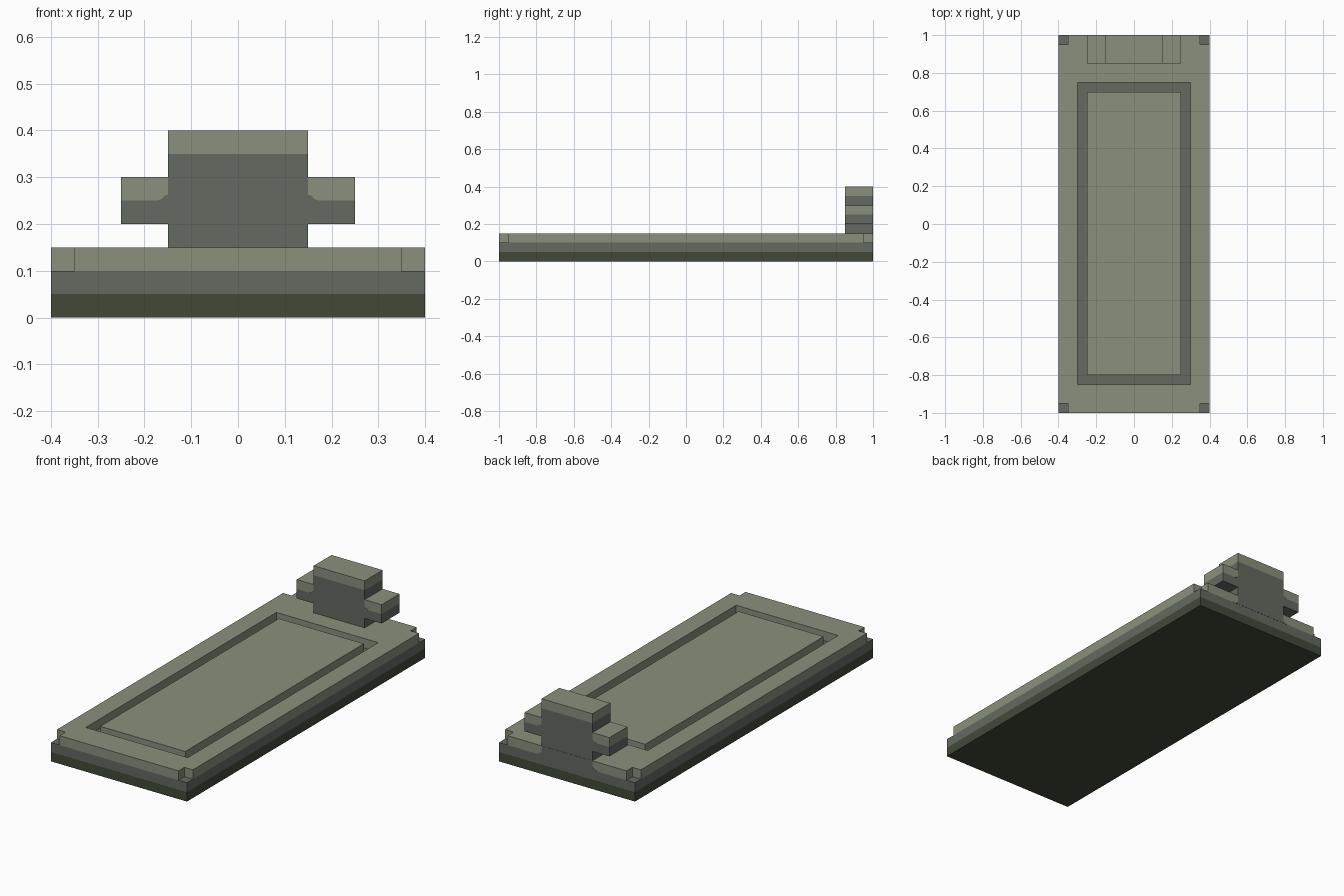
import bpy
import bmesh
from mathutils import Vector

cube = bpy.data.objects.get("Cube")
if cube:
    bpy.data.objects.remove(cube, do_unlink=True)


def make_material(name, rgb):
    lin = [((c / 255 + 0.055) / 1.055) ** 2.4 for c in rgb]
    mat = bpy.data.materials.new(name)
    mat.use_nodes = True
    mat.diffuse_color = (*lin, 1)
    bsdf = next(n for n in mat.node_tree.nodes if n.type == 'BSDF_PRINCIPLED')
    bsdf.inputs["Base Color"].default_value = (*lin, 1)
    return mat


SAGE = make_material("sage_stone", (138, 144, 124))
GREY = make_material("grey_stone", (99, 106, 96))
DARK = make_material("dark_moss_stone", (66, 73, 57))


def finish(name, bm, mats):
    bmesh.ops.recalc_face_normals(bm, faces=bm.faces[:])
    mesh = bpy.data.meshes.new(name)
    bm.to_mesh(mesh)
    bm.free()
    for m in mats:
        mesh.materials.append(m)
    obj = bpy.data.objects.new(name, mesh)
    bpy.context.collection.objects.link(obj)
    return obj


def box(name, lo, hi, lower, upper=None, split=None):
    """Box between two corners, with a colour change at height split."""
    lo, hi = Vector(lo), Vector(hi)
    bm = bmesh.new()
    bmesh.ops.create_cube(bm, size=1)
    for v in bm.verts:
        v.co = (lo + hi) / 2 + v.co * (hi - lo)
    if split:
        bmesh.ops.bisect_plane(bm, geom=bm.verts[:] + bm.edges[:] + bm.faces[:],
                               plane_co=(0, 0, split), plane_no=(0, 0, 1))
        for f in bm.faces:
            f.material_index = int(f.calc_center_median().z > split)
    return finish(name, bm, [lower, upper] if upper else [lower])


def plate(name, points, y0, y1, mat):
    """Thin painted patch from an x-z outline."""
    bm = bmesh.new()
    face = bm.faces.new([bm.verts.new((x, y0, z)) for x, z in points])
    side = bmesh.ops.extrude_face_region(bm, geom=[face], use_keep_orig=True)
    for v in side["geom"]:
        if isinstance(v, bmesh.types.BMVert):
            v.co.y = y1
    return finish(name, bm, [mat])


# Base slab in two coloured courses
box("base_slab", (-0.4, -1, 0), (0.4, 1, 0.1), DARK, GREY, 0.05)

# Top rim with notched corners and an open rectangular middle
corner = [(0.4, 0.95), (0.35, 0.95), (0.35, 1.0)]
outline = (corner + [(-x, y) for x, y in reversed(corner)]
           + [(-x, -y) for x, y in corner]
           + [(x, -y) for x, y in reversed(corner)])
opening = [(0.3, 0.75), (-0.3, 0.75), (-0.3, -0.85), (0.3, -0.85)]
bm = bmesh.new()
top_edges = []
for loop in (outline, opening):
    top = [bm.verts.new((x, y, 0.15)) for x, y in loop]
    low = [bm.verts.new((x, y, 0.1)) for x, y in loop]
    for i in range(len(loop)):
        j = (i + 1) % len(loop)
        bm.faces.new((low[i], low[j], top[j], top[i]))
        top_edges.append(bm.edges.get((top[i], top[j])))
bmesh.ops.triangle_fill(bm, edges=top_edges, use_beauty=True, normal=(0, 0, 1))
finish("top_rim", bm, [SAGE])

# Raised centre panel inside the groove
box("centre_panel", (-0.25, -0.8, 0.1), (0.25, 0.7, 0.15), SAGE)

# Upright headpiece with two side arms
box("head_post", (-0.15, 0.85, 0.15), (0.15, 1, 0.4), GREY, SAGE, 0.35)
flare = [(0.15, 0.0), (0.15, 0.012), (0.157, 0.011), (0.162, 0.004), (0.174, 0.0)]
for side, s in (("left", 1), ("right", -1)):
    xs = sorted((s * 0.15, s * 0.25))
    box(side + "_arm", (xs[0], 0.85, 0.2), (xs[1], 1, 0.3), GREY, SAGE, 0.25)
    # Small rounded grey fillets painted beside the post
    pts = [(s * x, 0.25 + z) for x, z in flare]
    plate(side + "_arm_front_fillet", pts, 0.849, 0.8505, GREY)
    plate(side + "_arm_back_fillet", pts, 0.9995, 1.001, GREY)

# Grey patch carrying the post colour down the back of the rim
half = [(0.18, 0.1), (0.165, 0.104), (0.157, 0.111), (0.15, 0.115), (0.15, 0.15)]
plate("back_post_patch", half + [(-x, z) for x, z in reversed(half)], 0.9995, 1.001, GREY)
